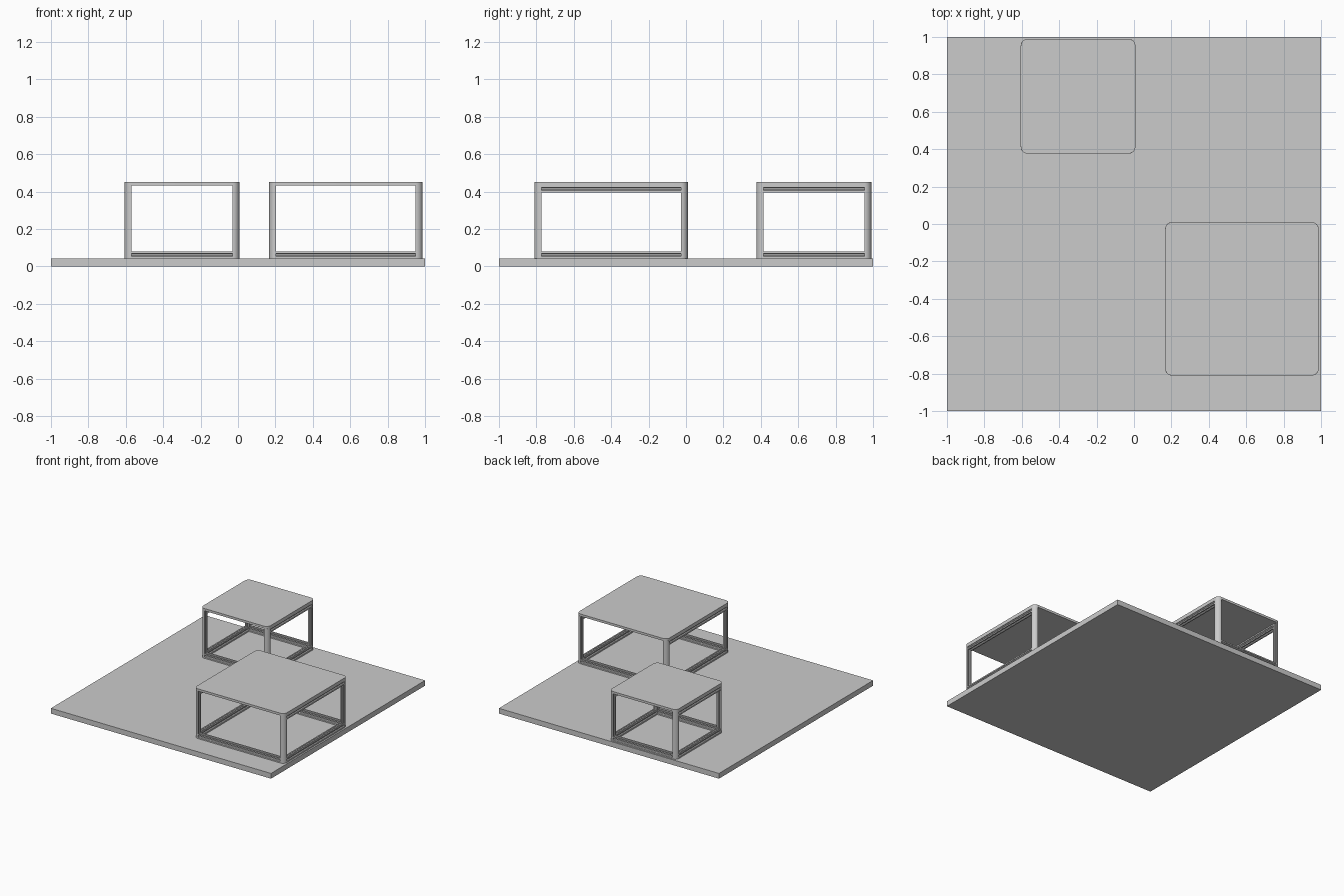
import bpy, bmesh
from math import sin, cos, pi
from mathutils import Matrix, Vector

if "Cube" in bpy.data.objects:
    bpy.data.objects.remove(bpy.data.objects["Cube"])

BASE_H = 0.043    # floor plate thickness
W = 0.037         # extrusion width
H = W / 2
TOP_Z = 0.452     # upper face of the table tops
SLAB = 0.019      # table top thickness


def prism(name, outline, length, matrix, smooth=False):
    """Extrude a closed 2D outline along local z, then place it."""
    bm = bmesh.new()
    face = bm.faces.new([bm.verts.new((x, y, 0)) for x, y in outline])
    ext = bmesh.ops.extrude_face_region(bm, geom=[face])
    moved = [v for v in ext["geom"] if isinstance(v, bmesh.types.BMVert)]
    bmesh.ops.translate(bm, vec=(0, 0, length), verts=moved)
    bmesh.ops.transform(bm, matrix=matrix, verts=bm.verts)
    bmesh.ops.recalc_face_normals(bm, faces=bm.faces)
    mesh = bpy.data.meshes.new(name)
    bm.to_mesh(mesh)
    bm.free()
    obj = bpy.data.objects.new(name, mesh)
    bpy.context.collection.objects.link(obj)
    if smooth:
        bpy.ops.object.select_all(action="DESELECT")
        obj.select_set(True)
        bpy.context.view_layer.objects.active = obj
        bpy.ops.object.shade_smooth_by_angle()
    return obj


def arc(cx, cy, r, start, steps=10):
    """Quarter circle, counter-clockwise from the start angle."""
    return [(cx + r * cos(start + pi / 2 * i / steps),
             cy + r * sin(start + pi / 2 * i / steps)) for i in range(steps + 1)]


def turn(points, quarter):
    c, s = [(1, 0), (0, 1), (-1, 0), (0, -1)][quarter]
    return [(c * x - s * y, s * x + c * y) for x, y in points]


# T-slot in the right-hand face, listed from bottom to top
half_slot = [(H, 0.008), (H - 0.0035, 0.008), (H - 0.0035, 0.0105), (H - 0.011, 0.004)]
slot = [(x, -y) for x, y in half_slot] + half_slot[::-1]

# Rail section: a slot on all four faces
rail_section = []
for q in range(4):
    rail_section += turn(slot + [(H, H)], q)

# Leg section: rounded outer corner, slots on the two inner faces
R = W - 0.001
leg_section = (arc(-H + R, -H + R, R, pi) + [(H, -H)] + slot + [(H, H)]
               + turn(slot, 1) + [(-H, H)])


def table(prefix, cx, cy, size):
    half = size / 2
    span = size - 2 * W
    leg_h = TOP_Z - SLAB - BASE_H
    center = Matrix.Translation((cx, cy, 0))

    # Rounded table top
    k = half - W
    outline = []
    for q in range(4):
        outline += turn(arc(k, k, W, 0), q)
    prism(prefix + "_top", outline, SLAB,
          center @ Matrix.Translation((0, 0, TOP_Z - SLAB)), True)

    # Local z runs along world y, local y is up
    along = Matrix((Vector((-1, 0, 0, 0)), Vector((0, 0, 1, 0)),
                    Vector((0, 1, 0, 0)), Vector((0, 0, 0, 1))))
    for q in range(4):
        spin = center @ Matrix.Rotation(q * pi / 2, 4, "Z")
        # Corner leg
        corner = Matrix.Translation((-half + H, -half + H, BASE_H))
        prism(f"{prefix}_leg_{q + 1}", leg_section, leg_h, spin @ corner, True)
        # Bottom rails on every side, top rails on left and right only
        levels = [("bottom", BASE_H + H)]
        if q % 2 == 0:
            levels.append(("top", TOP_Z - SLAB - H))
        for label, z in levels:
            place = Matrix.Translation((half - H, -span / 2, z)) @ along
            prism(f"{prefix}_{label}_rail_{q + 1}", rail_section, span, spin @ place)


# Floor plate
prism("floor_plate", [(-1, -1), (1, -1), (1, 1), (-1, 1)], BASE_H, Matrix())

table("small_table", -0.299, 0.683, 0.613)
table("large_table", 0.577, -0.40, 0.82)
